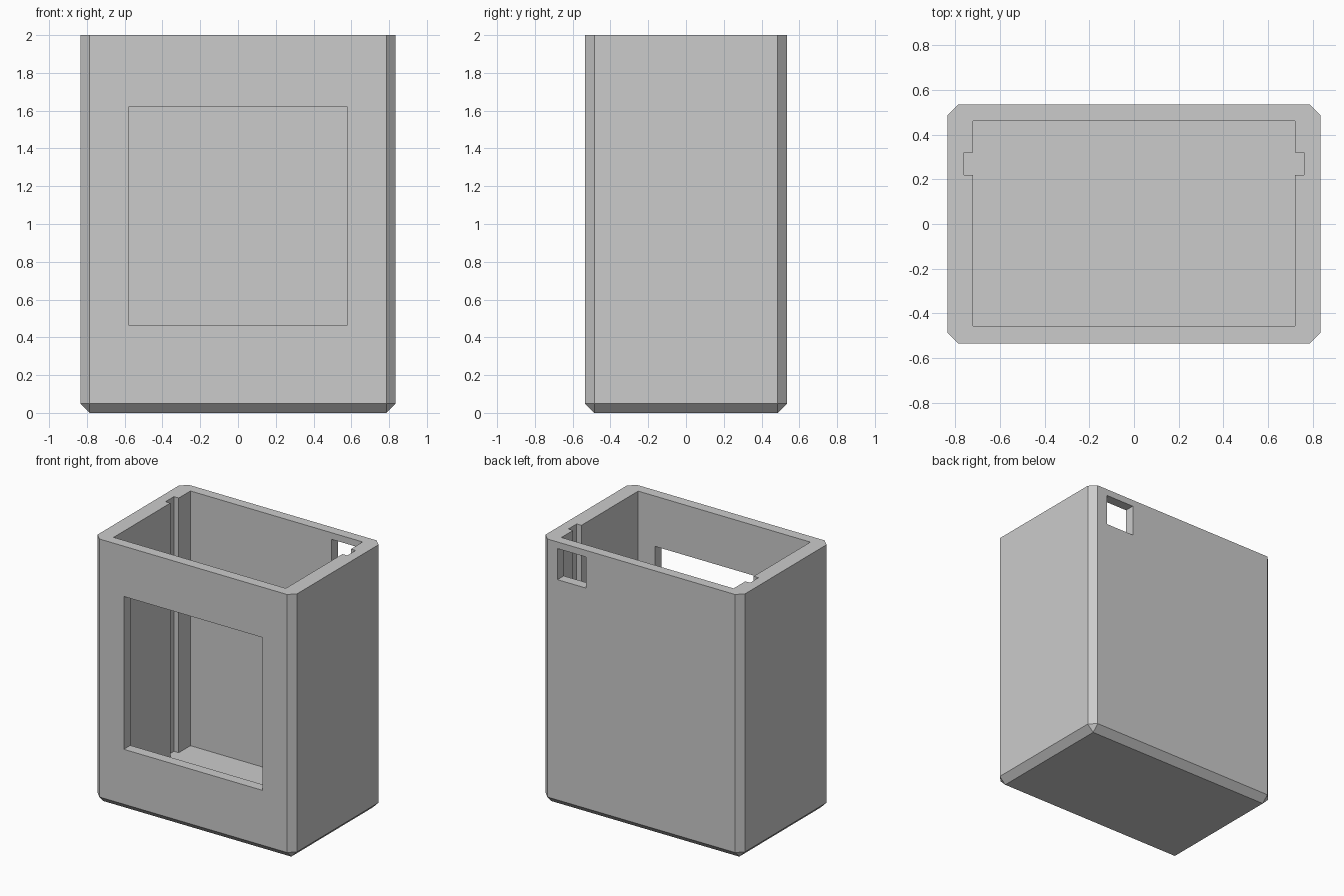
import bpy
import bmesh

cube = bpy.data.objects.get("Cube")
if cube:
    bpy.data.objects.remove(cube, do_unlink=True)

COLOUR = (0.6, 0.6, 0.6, 1)
grey = bpy.data.materials.new("light_grey")
grey.use_nodes = True
grey.diffuse_color = COLOUR
grey.node_tree.nodes["Principled BSDF"].inputs["Base Color"].default_value = COLOUR


def box(name, low, high, chamfer=0):
    """Box between two corners, optionally chamfered on all but its top edges."""
    bm = bmesh.new()
    bmesh.ops.create_cube(bm, size=1)
    for v in bm.verts:
        v.co = [h if c > 0 else l for c, l, h in zip(v.co, low, high)]
    if chamfer:
        edges = [e for e in bm.edges if min(v.co.z for v in e.verts) < high[2]]
        bmesh.ops.bevel(bm, geom=edges, offset=chamfer, segments=1,
                        affect='EDGES', profile=0.5)
    mesh = bpy.data.meshes.new(name)
    bm.to_mesh(mesh)
    bm.free()
    mesh.materials.append(grey)
    obj = bpy.data.objects.new(name, mesh)
    bpy.context.collection.objects.link(obj)
    return obj


# Outer shell with chamfered sides and base
case = box("case", (-0.835, -0.535, 0), (0.835, 0.535, 2), 0.05)

FLOOR = 0.075
cutters = [
    # Open-topped inside, with a slide-in slot in each side wall
    box("cavity_cutter", (-0.72, -0.457, FLOOR), (0.72, 0.46, 2.2)),
    box("slot_cutter", (-0.76, 0.22, FLOOR), (0.76, 0.32, 2.2)),
    # Large window in the front wall
    box("window_cutter", (-0.58, -0.7, 0.465), (0.58, -0.3, 1.62)),
    # Small cable opening high in the back wall
    box("cable_hole_cutter", (0.46, 0.4, 1.715), (0.70, 0.7, 1.95)),
]

for cutter in cutters:
    cut = case.modifiers.new(cutter.name, 'BOOLEAN')
    cut.operation = 'DIFFERENCE'
    cut.solver = 'EXACT'
    cut.object = cutter
    cutter.hide_render = True
    cutter.display_type = 'WIRE'

# Bake the cuts and discard the cutters
bpy.context.view_layer.objects.active = case
case.select_set(True)
for cutter in cutters:
    bpy.ops.object.modifier_apply(modifier=cutter.name)
    bpy.data.objects.remove(cutter, do_unlink=True)
